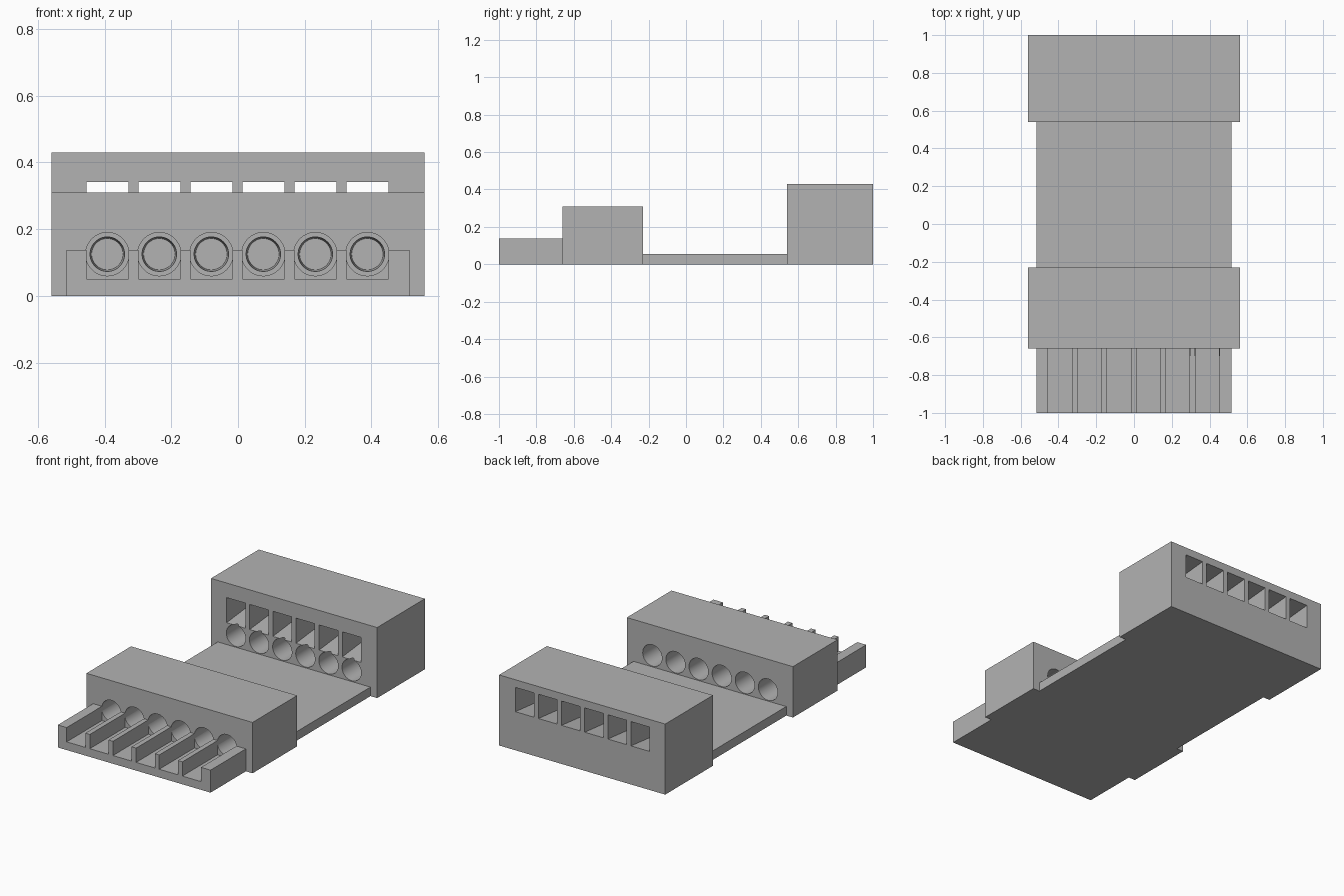
import bpy
import bmesh
import math
from mathutils import Matrix

if "Cube" in bpy.data.objects:
    bpy.data.objects.remove(bpy.data.objects["Cube"], do_unlink=True)

grey = bpy.data.materials.new("plain grey")
grey.use_nodes = True
colour = (0.45, 0.45, 0.45, 1)
grey.diffuse_color = colour
grey.node_tree.nodes["Principled BSDF"].inputs["Base Color"].default_value = colour

PITCH, FIRST, COUNT = 0.156, -0.392, 6
SLOT = 0.063      # half width of channels and windows
HOLE_Z = 0.125
centres = [FIRST + PITCH * i for i in range(COUNT)]


def add_prism(bm, x0, x1, profile):
    """Extrude a (y, z) outline along x."""
    verts = [bm.verts.new((x0, y, z)) for y, z in profile]
    face = bm.faces.new(verts)
    ext = bmesh.ops.extrude_face_region(bm, geom=[face])
    moved = [g for g in ext["geom"] if isinstance(g, bmesh.types.BMVert)]
    bmesh.ops.translate(bm, verts=moved, vec=(x1 - x0, 0, 0))


def add_bore(bm, x, y0, y1, r0, r1):
    """Round bore along y, from radius r0 at y0 to r1 at y1."""
    place = Matrix.Translation((x, (y0 + y1) / 2, HOLE_Z)) @ Matrix.Rotation(-math.pi / 2, 4, "X")
    bmesh.ops.create_cone(bm, cap_ends=True, segments=48, radius1=r0, radius2=r1,
                          depth=y1 - y0, matrix=place)


def finish(name, bm):
    bmesh.ops.recalc_face_normals(bm, faces=bm.faces)
    mesh = bpy.data.meshes.new(name)
    bm.to_mesh(mesh)
    bm.free()
    mesh.materials.append(grey)
    obj = bpy.data.objects.new(name, mesh)
    bpy.context.collection.objects.link(obj)
    return obj


def block(name, half, y0, y1, z1):
    bm = bmesh.new()
    add_prism(bm, -half, half, [(y0, 0), (y1, 0), (y1, z1), (y0, z1)])
    return finish(name, bm)


def combine(target, tool, operation):
    mod = target.modifiers.new(operation.lower(), "BOOLEAN")
    mod.operation = operation
    mod.solver = "EXACT"
    mod.object = tool
    bpy.context.view_layer.objects.active = target
    bpy.ops.object.modifier_apply(modifier=mod.name)
    bpy.data.objects.remove(tool, do_unlink=True)


# Base with raised comb at the front
bm = bmesh.new()
add_prism(bm, -0.515, 0.515, [(-1, 0), (1, 0), (1, 0.055), (-0.5, 0.055),
                              (-0.5, 0.137), (-1, 0.137)])
body = finish("connector_holder", bm)

# Two wide cross blocks
combine(body, block("front_block", 0.56, -0.66, -0.23, 0.31), "UNION")
combine(body, block("rear_block", 0.56, 0.54, 1, 0.43), "UNION")

# Open channels between the comb teeth
bm = bmesh.new()
for x in centres:
    add_prism(bm, x - SLOT, x + SLOT, [(-1.1, 0.05), (-0.66, 0.05), (-0.66, 0.2), (-1.1, 0.2)])
combine(body, finish("channel_cutter", bm), "DIFFERENCE")

# Round bores through the front block, blind in the rear block
bm = bmesh.new()
for x in centres:
    add_bore(bm, x, -0.7, -0.2, 0.065, 0.065)
    add_bore(bm, x, 0.5, 0.8, 0.065, 0.065)
combine(body, finish("bore_cutter", bm), "DIFFERENCE")

# Narrow tapered ends of the blind bores
bm = bmesh.new()
for x in centres:
    add_bore(bm, x, 0.78, 0.88, 0.053, 0.047)
combine(body, finish("bore_tip_cutter", bm), "DIFFERENCE")

# Sloping windows through the rear block
bm = bmesh.new()
for x in centres:
    add_prism(bm, x - SLOT, x + SLOT, [(0.53, 0.187), (1.01, 0.236), (1.01, 0.384), (0.53, 0.34)])
combine(body, finish("window_cutter", bm), "DIFFERENCE")

# Smooth bores, crisp edges
bpy.ops.object.select_all(action="DESELECT")
body.select_set(True)
bpy.context.view_layer.objects.active = body
bpy.ops.object.shade_smooth_by_angle(angle=math.radians(30))
